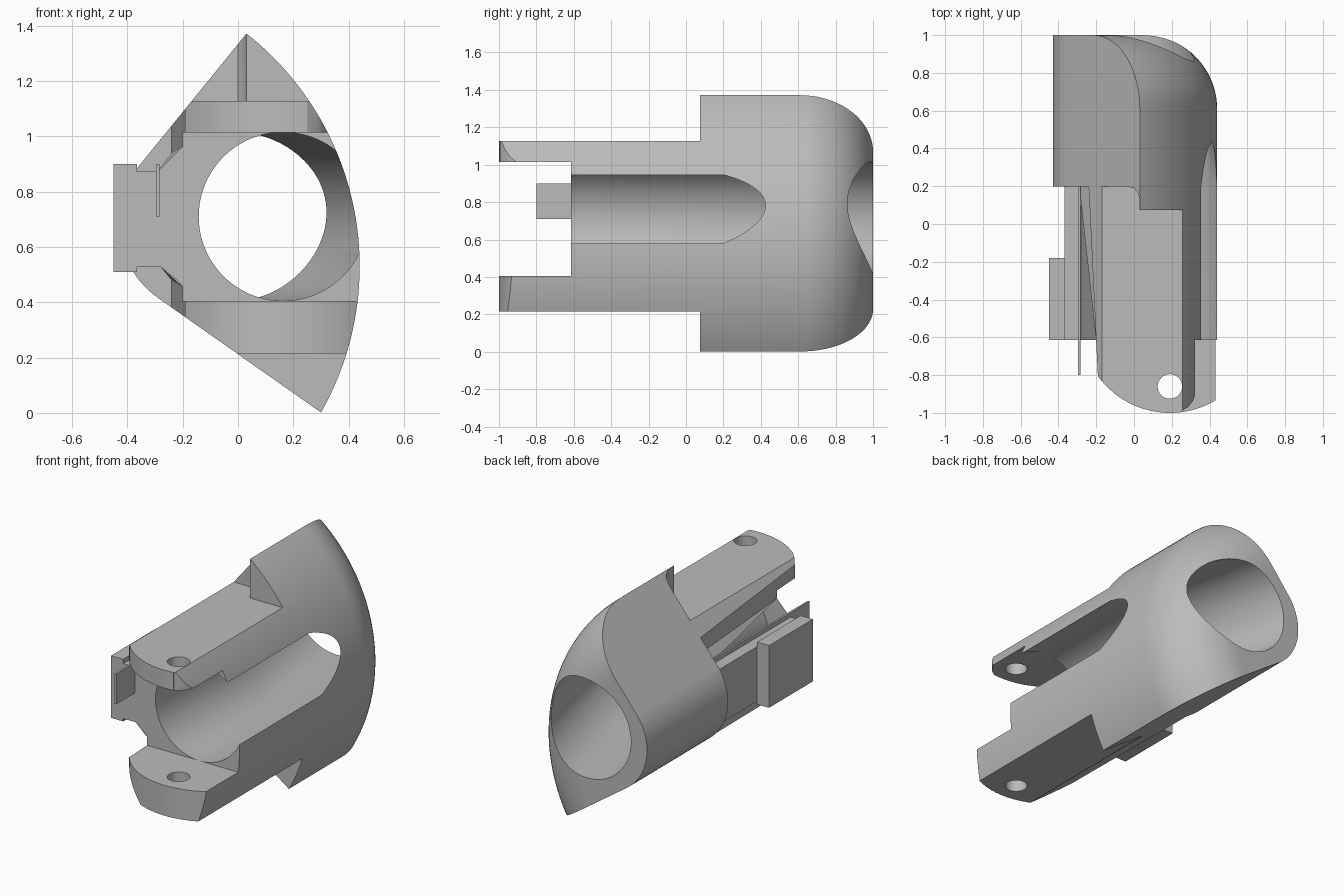
import bpy, bmesh, math

if "Cube" in bpy.data.objects:
    bpy.data.objects.remove(bpy.data.objects["Cube"])

grey = bpy.data.materials.new("plain_grey")
grey.use_nodes = True
COLOUR = (0.5, 0.5, 0.5, 1)
grey.diffuse_color = COLOUR
grey.node_tree.nodes["Principled BSDF"].inputs["Base Color"].default_value = COLOUR


def loft(name, rings):
    """Closed solid skinned through rings of equal point count."""
    bm = bmesh.new()
    loops = [[bm.verts.new(p) for p in ring] for ring in rings]
    n = len(loops[0])
    for a, b in zip(loops, loops[1:]):
        for i in range(n):
            j = (i + 1) % n
            bm.faces.new((a[i], a[j], b[j], b[i]))
    bm.faces.new(loops[0])
    bm.faces.new(loops[-1])
    bmesh.ops.recalc_face_normals(bm, faces=bm.faces)
    mesh = bpy.data.meshes.new(name)
    bm.to_mesh(mesh)
    bm.free()
    mesh.materials.append(grey)
    obj = bpy.data.objects.new(name, mesh)
    bpy.context.collection.objects.link(obj)
    return obj


def along_y(pts, y):
    return [(x, y, z) for x, z in pts]


def prism_y(name, pts, y0, y1):
    return loft(name, [along_y(pts, y0), along_y(pts, y1)])


def prism_z(name, pts, z0, z1):
    return loft(name, [[(x, y, z) for x, y in pts] for z in (z0, z1)])


def box(name, x0, x1, y0, y1, z0, z1):
    return prism_z(name, [(x0, y0), (x1, y0), (x1, y1), (x0, y1)], z0, z1)


def arc(cx, cy, r, a0, a1, n):
    return [(cx + r * math.cos(math.radians(a0 + (a1 - a0) * i / n)),
             cy + r * math.sin(math.radians(a0 + (a1 - a0) * i / n))) for i in range(n + 1)]


def circle(cx, cy, r, n=96):
    return arc(cx, cy, r, 0, 360, n)[:-1]


def boolean(target, tool, operation="DIFFERENCE"):
    mod = target.modifiers.new("cut", "BOOLEAN")
    mod.operation, mod.solver, mod.object = operation, "EXACT", tool
    bpy.context.view_layer.update()
    graph = bpy.context.evaluated_depsgraph_get()
    mesh = bpy.data.meshes.new_from_object(target.evaluated_get(graph))
    target.modifiers.clear()
    target.data = mesh
    bpy.data.objects.remove(tool)


# Housing: wedge with a rounded nose, trimmed by a large round-ended drum
up, down = math.radians(50.9), math.radians(-35.1)
nose = arc(-0.098, 0.687, 0.332, 140.9, 234.9, 24)
wedge = nose + [(-0.58 + 1.5 * math.cos(a), 0.62 + 1.5 * math.sin(a)) for a in (down, up)]
housing = prism_y("housing", wedge, -1.1, 1.0)
AX, AZ, R, FILLET = -0.63, 0.53, 1.07, 0.39
drum = [along_y(circle(AX, AZ, R, 192), -1.2)]
for dr, y in arc(R - FILLET, 1.0 - FILLET, FILLET, 0, 90, 20):
    drum.append(along_y(circle(AX, AZ, dr, 192), y))
boolean(housing, loft("drum", drum), "INTERSECT")

# Front gap between the two arms
boolean(housing, box("front_gap", -1, 1, -1.3, -0.615, 0.405, 1.014))

# Steps above the upper arm and below the lower arm
step = [(-1, -1.3), (0.9, -1.3), (0.9, 0.075), (0.03, 0.075), (0.03, 0.13),
        (0.02, 0.165), (0.0, 0.19), (-0.035, 0.198), (-1, 0.198)]
boolean(housing, prism_z("upper_step", step, 1.127, 1.7))
boolean(housing, box("lower_step", -1, 1, -1.3, 0.075, -0.4, 0.215))

# Flat left side and the tapered channels beside each arm
boolean(housing, box("left_flat", -1, -0.368, -1.3, 0.198, -0.3, 1.7))


def channel(name, wall, z_end, z_front, z_back, foot_x, z_foot):
    rings = []
    for y, x, z in ((-1.2, wall + 0.018, z_front), (0.198, wall - 0.05, z_back)):
        rings.append(along_y([(x, z_end), (x, z), (foot_x, z_foot),
                              (-0.9, z_foot), (-0.9, z_end)], y))
    boolean(housing, loft(name, rings))


channel("upper_channel", -0.19, 1.6, 0.98, 0.94, -0.29, 0.872)
channel("lower_channel", -0.19, -0.2, 0.44, 0.48, -0.28, 0.528)

# Rounded arm ends and the softened corner of the upper arm
tip = arc(0.19, -0.53, 0.47, 205, 335, 48) + [(0.7, -1.4), (-0.3, -1.4)]
boolean(housing, prism_z("arm_tips", tip, -0.3, 1.7))
corner = [(0.25, -1.2), (0.25, -0.992), (0.285, -0.97), (0.31, -0.94),
          (0.325, -0.905), (0.33, -0.87), (0.6, -0.87), (0.6, -1.2)]
boolean(housing, prism_z("upper_corner", corner, 0.9, 1.5))

# Main bore, straight at the front and leaning left towards the back
bore = [along_y(circle(x, 0.71, 0.305), y)
        for x, y in ((0.163, -0.8), (0.163, 0.2), (-0.035, 1.1))]
boolean(housing, loft("bore", bore))

# Pin holes through both arms and the thin slit beside the bore
boolean(housing, prism_z("pin_holes", circle(0.19, -0.86, 0.065, 48), -0.3, 1.6))
boolean(housing, box("slit", -0.296, -0.284, -0.8, 0.198, 0.71, 0.9))

# Mounting block on the left side
block = box("mounting_block", -0.45, -0.366, -0.615, -0.18, 0.51, 0.9)

for obj in (housing, block):
    bpy.ops.object.select_all(action="DESELECT")
    obj.select_set(True)
    bpy.context.view_layer.objects.active = obj
    bpy.ops.object.shade_smooth_by_angle(angle=math.radians(25))
